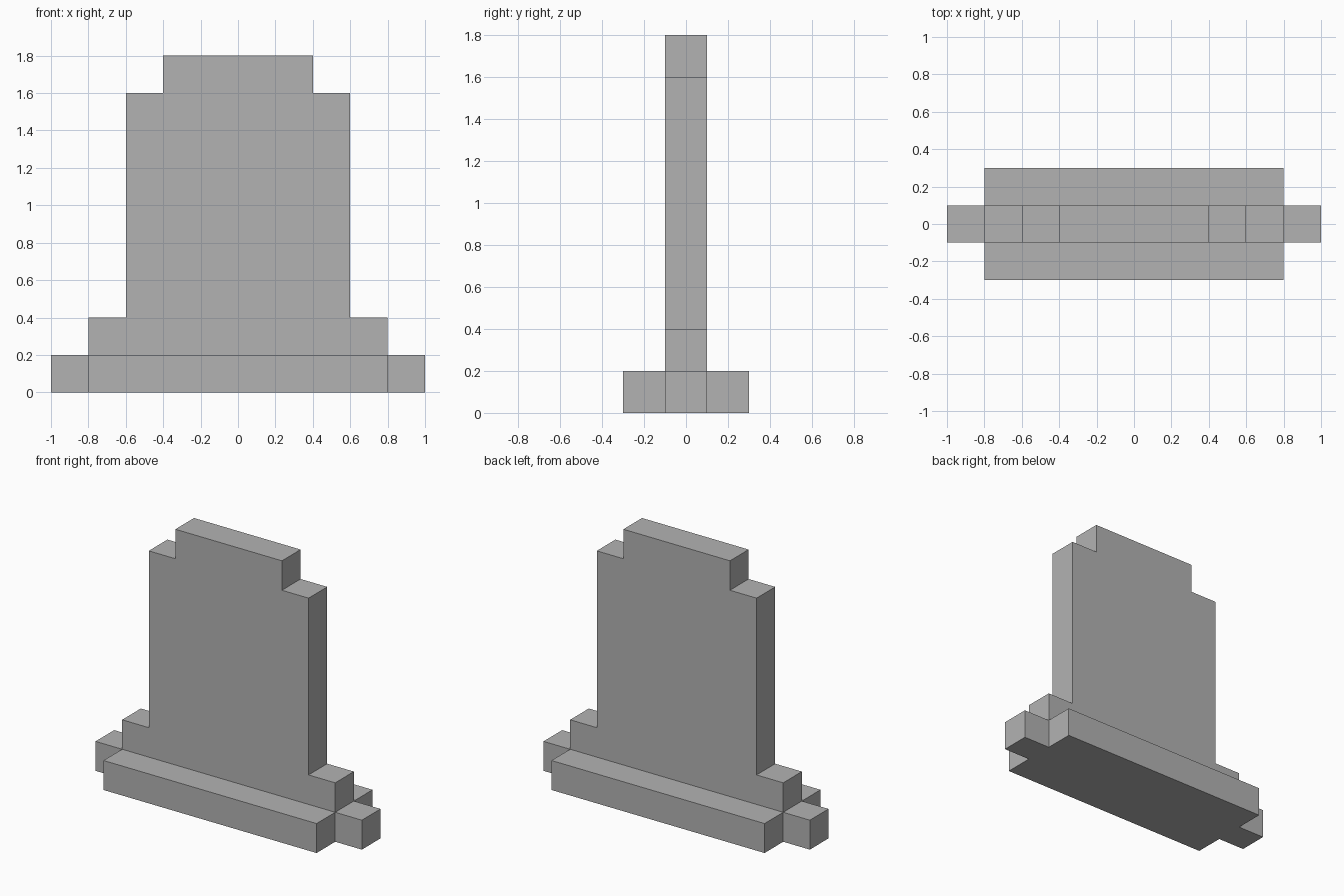
import bpy
import bmesh
from mathutils import Vector

cube = bpy.data.objects.get("Cube")
if cube:
    bpy.data.objects.remove(cube, do_unlink=True)

GREY = (0.45, 0.45, 0.45, 1.0)
stone = bpy.data.materials.new("stone_grey")
stone.use_nodes = True
stone.diffuse_color = GREY
stone.node_tree.nodes["Principled BSDF"].inputs["Base Color"].default_value = GREY


def extrude_outline(name, points, offset):
    """Fill a closed outline and extrude it into a solid part."""
    bm = bmesh.new()
    face = bm.faces.new([bm.verts.new(p) for p in points])
    result = bmesh.ops.extrude_face_region(bm, geom=[face], use_keep_orig=True)
    moved = [v for v in result["geom"] if isinstance(v, bmesh.types.BMVert)]
    bmesh.ops.translate(bm, verts=moved, vec=Vector(offset))
    bmesh.ops.recalc_face_normals(bm, faces=bm.faces[:])
    mesh = bpy.data.meshes.new(name)
    bm.to_mesh(mesh)
    bm.free()
    mesh.materials.append(stone)
    obj = bpy.data.objects.new(name, mesh)
    bpy.context.collection.objects.link(obj)
    return obj


def mirrored(half):
    """Complete a half outline by reflecting it across x = 0."""
    return half + [(-x, v) for x, v in reversed(half)]


# Cross-shaped foot: wide plinth with a narrow stub at each end
foot_half = [(0.8, -0.3), (0.8, -0.1), (1.0, -0.1),
             (1.0, 0.1), (0.8, 0.1), (0.8, 0.3)]
extrude_outline("foot", [(x, y, 0) for x, y in mirrored(foot_half)], (0, 0, 0.2))

# Upright slab with stepped shoulders and stepped base
slab_half = [(0.8, 0.2), (0.8, 0.4), (0.6, 0.4),
             (0.6, 1.6), (0.4, 1.6), (0.4, 1.8)]
extrude_outline("upright_slab", [(x, -0.1, z) for x, z in mirrored(slab_half)], (0, 0.2, 0))
